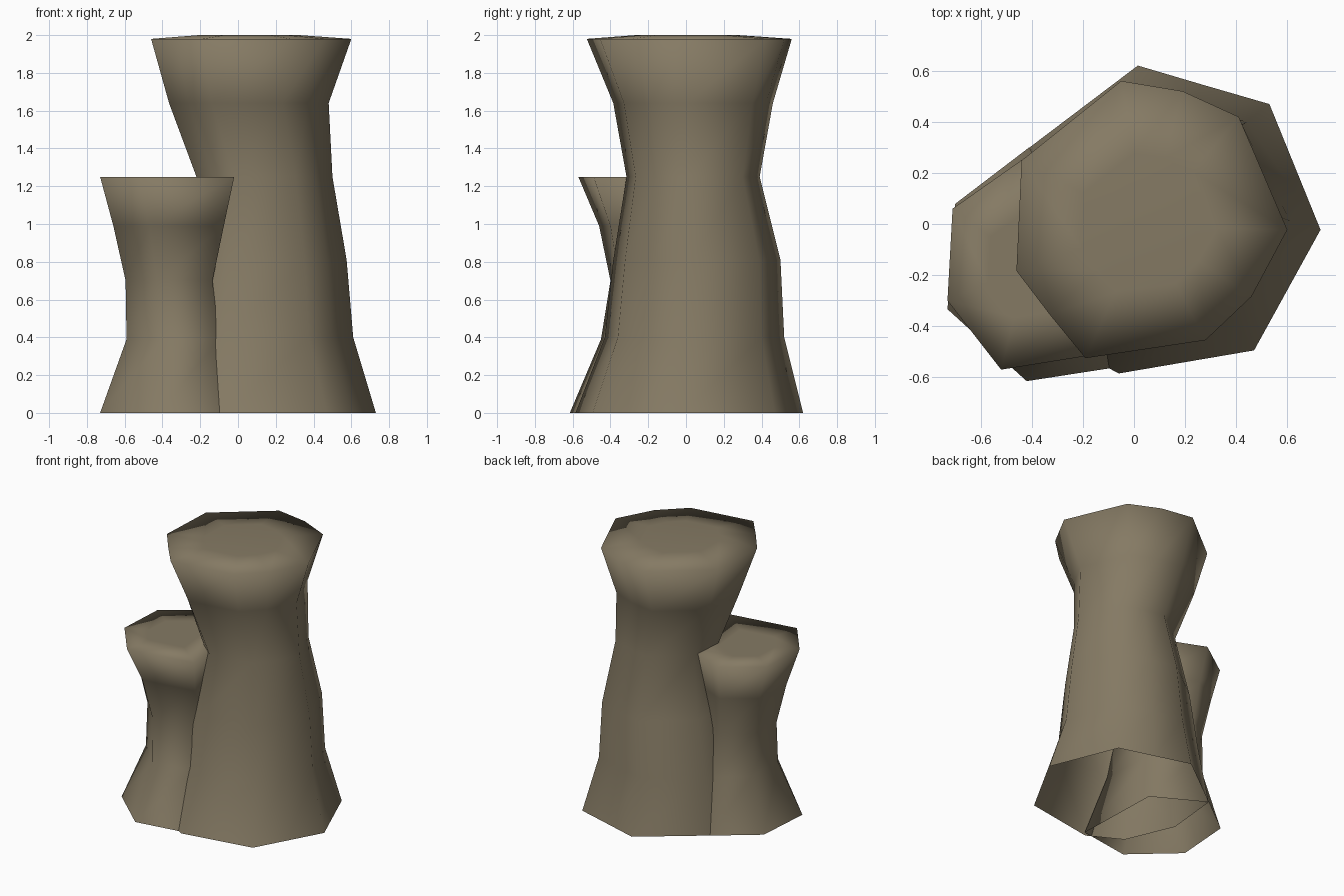
import bpy
import bmesh

old = bpy.data.objects.get("Cube")
if old:
    bpy.data.objects.remove(old)

stone = bpy.data.materials.new("warm_grey_stone")
stone.use_nodes = True
COLOR = (0.235, 0.195, 0.127, 1)
stone.diffuse_color = COLOR
stone.node_tree.nodes["Principled BSDF"].inputs["Base Color"].default_value = COLOR


def unit(points):
    """Rescale an outline to the 0..1 square."""
    xs, ys = zip(*points)
    return [((x - min(xs)) / (max(xs) - min(xs)),
             (y - min(ys)) / (max(ys) - min(ys))) for x, y in points]


def pillar(name, base, top, levels, lid_rise):
    """Loft from base outline to top outline through boxes (z, x0, x1, y0, y1)."""
    base, top = unit(base), unit(top)
    bm = bmesh.new()
    rings = []
    height = levels[-1][0]
    for z, x0, x1, y0, y1 in levels:
        t = z / height
        outline = unit([(a[0] + (b[0] - a[0]) * t, a[1] + (b[1] - a[1]) * t)
                        for a, b in zip(base, top)])
        rings.append([bm.verts.new((x0 + u * (x1 - x0), y0 + v * (y1 - y0), z))
                      for u, v in outline])
    # lid: a slightly raised inner ring closed by one face
    rim = rings[-1]
    cx = sum(v.co.x for v in rim) / len(rim)
    cy = sum(v.co.y for v in rim) / len(rim)
    rings.append([bm.verts.new((cx + (v.co.x - cx) * 0.5, cy + (v.co.y - cy) * 0.5,
                                height + lid_rise)) for v in rim])
    for low, high in zip(rings, rings[1:]):
        for i in range(len(low)):
            j = (i + 1) % len(low)
            bm.faces.new((low[i], low[j], high[j], high[i]))
    bm.faces.new(rings[-1])
    for face in bm.faces:
        face.smooth = True
    mesh = bpy.data.meshes.new(name)
    bm.to_mesh(mesh)
    bm.free()
    mesh.materials.append(stone)
    bpy.context.collection.objects.link(bpy.data.objects.new(name, mesh))


# Tall rock column, open underneath
pillar("tall_rock_pillar",
       [(.73, -.02), (.53, .47), (.27, .545), (.015, .62), (-.41, .3),
        (-.45, -.1), (-.3, -.45), (-.06, -.58), (.47, -.49), (.6, -.255)],
       [(.6, -.02), (.41, .42), (.19, .52), (-.05, .56), (-.44, .25),
        (-.46, -.18), (-.33, -.35), (-.19, -.52), (.28, -.45), (.46, -.28)],
       [(0, -.45, .73, -.585, .62), (.4, -.38, .61, -.43, .52),
        (.81, -.3, .575, -.385, .5), (1.25, -.22, .5, -.315, .39),
        (1.64, -.365, .48, -.385, .46), (1.98, -.46, .6, -.525, .56)],
       0.02)

# Short rock column leaning out beside it
pillar("short_rock_pillar",
       [(-.03, -.55), (-.05, .1), (-.41, .3), (-.7, .08), (-.73, -.33), (-.42, -.61)],
       [(-.02, -.49), (-.08, .1), (-.44, .25), (-.71, .06), (-.73, -.3), (-.52, -.57)],
       [(0, -.73, -.03, -.615, .3), (.39, -.59, -.1, -.45, .2),
        (.7, -.595, -.135, -.4, .16), (.99, -.66, -.075, -.46, .2),
        (1.25, -.73, -.02, -.57, .25)],
       0.0)
